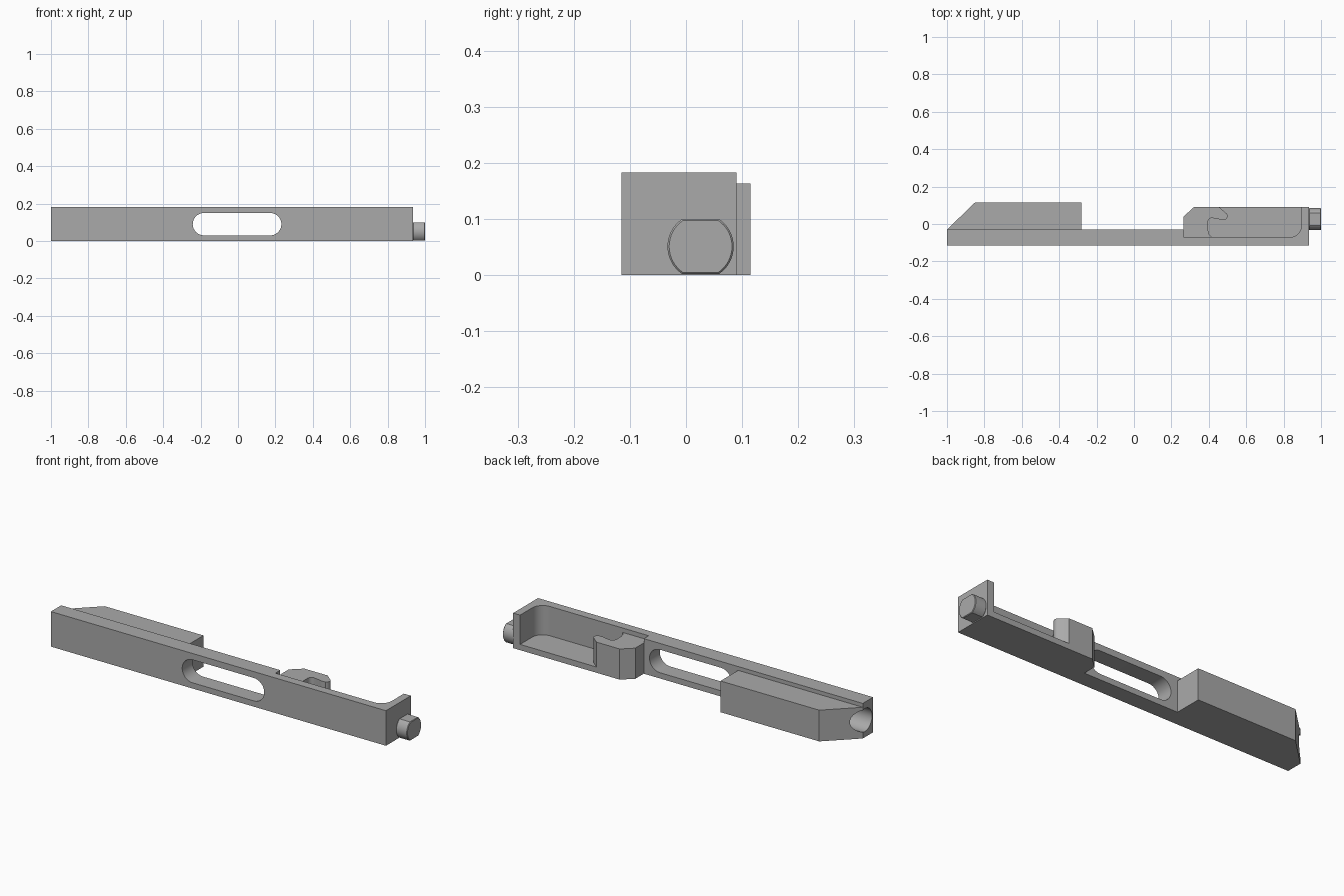
import bpy, bmesh, math

if "Cube" in bpy.data.objects:
    bpy.data.objects.remove(bpy.data.objects["Cube"])

grey = bpy.data.materials.new("mid grey")
grey.diffuse_color = (0.4, 0.4, 0.4, 1)
grey.use_nodes = True
grey.node_tree.nodes["Principled BSDF"].inputs["Base Color"].default_value = grey.diffuse_color


def arc(cx, cy, r, a0, a1, n=10):
    """Points along a circular arc, angles in degrees."""
    return [(cx + r * math.cos(math.radians(a0 + (a1 - a0) * i / n)),
             cy + r * math.sin(math.radians(a0 + (a1 - a0) * i / n)))
            for i in range(n + 1)]


def extrude(name, profile, lo, hi, axis="z"):
    """Extrude a 2D profile along one axis between lo and hi."""
    place = {"z": lambda a, b, t: (a, b, t),
             "y": lambda a, b, t: (a, t, b),
             "x": lambda a, b, t: (t, a, b)}[axis]
    bm = bmesh.new()
    face = bm.faces.new([bm.verts.new(place(a, b, lo)) for a, b in profile])
    top = bmesh.ops.extrude_face_region(bm, geom=[face])["geom"]
    shift = place(0, 0, hi - lo)
    bmesh.ops.translate(bm, vec=shift,
                        verts=[v for v in top if isinstance(v, bmesh.types.BMVert)])
    bmesh.ops.recalc_face_normals(bm, faces=bm.faces)
    mesh = bpy.data.meshes.new(name)
    bm.to_mesh(mesh)
    bm.free()
    mesh.materials.append(grey)
    obj = bpy.data.objects.new(name, mesh)
    bpy.context.collection.objects.link(obj)
    return obj


def cut(obj, cutter):
    mod = obj.modifiers.new("cut", "BOOLEAN")
    mod.operation = "DIFFERENCE"
    mod.solver = "EXACT"
    mod.object = cutter
    cutter.hide_render = True
    cutter.hide_viewport = True


# Long front wall, turning the corner into the end plate with an inner fillet
wall = extrude("front_wall",
               [(-1, -0.115), (0.935, -0.115), (0.935, 0.09), (0.895, 0.09)]
               + arc(0.835, -0.01, 0.06, 0, -90)
               + [(0.265, -0.07), (0.265, -0.03), (-1, -0.03)], 0, 0.183)

# Chamfered block behind the left end
block = extrude("rear_block",
                [(-1, -0.03), (-0.28, -0.03), (-0.28, 0.115), (-0.85, 0.115)],
                0, 0.163)

# Thin floor of the open pocket
floor = extrude("pocket_floor",
                [(0.265, -0.07), (0.895, -0.07), (0.895, 0.09), (0.32, 0.09),
                 (0.265, 0.04)], 0, 0.03)

# Hooked catch standing on the floor
catch = extrude("catch",
                [(0.265, -0.07), (0.415, -0.07), (0.402, -0.055), (0.395, -0.03),
                 (0.395, 0.005)]
                + arc(0.417, 0.01, 0.022, 180, 90, 6)
                + [(0.435, 0.029)]
                + arc(0.465, 0.051, 0.028, 235, 280, 5)
                + arc(0.478, 0.043, 0.022, -60, 30, 6)
                + [(0.455, 0.09), (0.32, 0.09), (0.265, 0.04)], 0.03, 0.16)

# Round stud with flats on the top and bottom
half = math.degrees(math.asin(0.049 / 0.059))
stud = extrude("end_stud",
               arc(0.026, 0.051, 0.059, -half, half, 16)
               + arc(0.026, 0.051, 0.059, 180 - half, 180 + half, 16),
               0.935, 1.0, "x")
bevel = stud.modifiers.new("edge", "BEVEL")
bevel.width = 0.003
bevel.segments = 1
bevel.limit_method = "ANGLE"
bevel.angle_limit = math.radians(60)

# Rounded slot through the wall
slot = extrude("slot_cutter",
               arc(0.172, 0.09, 0.06, -90, 90, 16)
               + arc(-0.182, 0.09, 0.06, 90, 270, 16), -0.2, 0.05, "y")
cut(wall, slot)

# Blind bore in the left end, shared by wall and block
bore = extrude("bore_cutter", arc(-0.047, 0.09, 0.06, 0, 348.75, 31),
               -1.1, -0.75, "x")
cut(wall, bore)
cut(block, bore)

# Smooth curved faces, keep edges sharp
for obj in (wall, block, catch, stud):
    bpy.ops.object.select_all(action="DESELECT")
    obj.select_set(True)
    bpy.context.view_layer.objects.active = obj
    for mod in list(obj.modifiers):
        bpy.ops.object.modifier_apply(modifier=mod.name)
    bpy.ops.object.shade_smooth_by_angle(angle=math.radians(30))
for helper in (slot, bore):
    bpy.data.objects.remove(helper)
